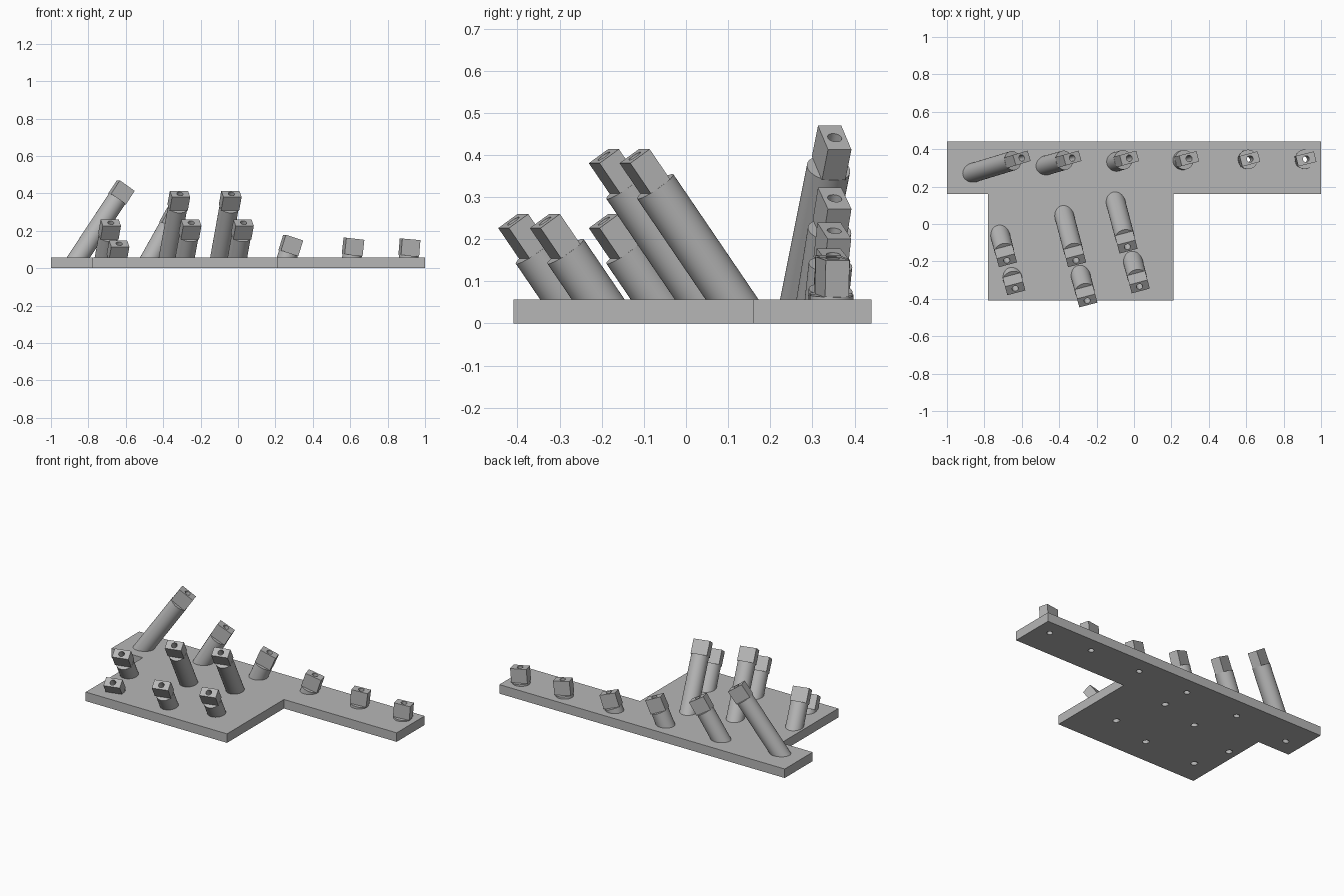
import bpy, bmesh, math
from mathutils import Vector, Matrix

if "Cube" in bpy.data.objects:
    bpy.data.objects.remove(bpy.data.objects["Cube"])

PLATE_TOP = 0.057
SHAFT_R, BORE_R = 0.052, 0.017
HEAD_LEN, HEAD_WIDE, HEAD_THIN = 0.088, 0.1, 0.058

grey = bpy.data.materials.new("grey")
grey.diffuse_color = (0.47, 0.47, 0.47, 1)
grey.use_nodes = True
grey.node_tree.nodes["Principled BSDF"].inputs["Base Color"].default_value = grey.diffuse_color


def make_object(name, bm):
    bmesh.ops.recalc_face_normals(bm, faces=bm.faces)
    mesh = bpy.data.meshes.new(name)
    bm.to_mesh(mesh)
    bm.free()
    mesh.materials.append(grey)
    ob = bpy.data.objects.new(name, mesh)
    bpy.context.collection.objects.link(ob)
    return ob


def activate(ob):
    bpy.ops.object.select_all(action='DESELECT')
    ob.select_set(True)
    bpy.context.view_layer.objects.active = ob


def cut(ob, cutter):
    mod = ob.modifiers.new("bore", 'BOOLEAN')
    mod.object, mod.operation, mod.solver = cutter, 'DIFFERENCE', 'EXACT'
    activate(ob)
    bpy.ops.object.modifier_apply(modifier=mod.name)


def add_rod(bm, frame, radius, bottom, top, sides):
    # round rod along the local z axis of the frame
    mat = frame @ Matrix.Translation((0, 0, (bottom + top) / 2))
    bmesh.ops.create_cone(bm, cap_ends=True, segments=sides, radius1=radius,
                          radius2=radius, depth=top - bottom, matrix=mat)


def post_frame(tip, lean, wide_across):
    # local origin at the tip, z along the post, x along the head's wide side
    z = Vector((lean[0], lean[1], 1)).normalized()
    flat = Vector((-lean[1], lean[0], 0)).normalized()
    x = flat if wide_across else flat.cross(z)
    y = z.cross(x)
    frame = Matrix((x, y, z)).transposed().to_4x4()
    frame.translation = Vector(tip)
    return frame


# Stepped base plate
outline = [(-1, 0.16), (-0.78, 0.16), (-0.78, -0.41), (0.21, -0.41),
           (0.21, 0.16), (1, 0.16), (1, 0.44), (-1, 0.44)]
bm = bmesh.new()
face = bm.faces.new([bm.verts.new((x, y, 0)) for x, y in outline])
ext = bmesh.ops.extrude_face_region(bm, geom=[face])
bmesh.ops.translate(bm, vec=(0, 0, PLATE_TOP),
                    verts=[v for v in ext['geom'] if isinstance(v, bmesh.types.BMVert)])
plate = make_object("base_plate", bm)

# Finger posts: tip position, all leaning forward
LEAN = (0.18, -0.68)
finger_tips = [(-0.68, -0.195, 0.243), (-0.635, -0.345, 0.131),
               (-0.31, -0.195, 0.397), (-0.25, -0.41, 0.243),
               (-0.035, -0.122, 0.397), (0.03, -0.335, 0.243)]
posts = [("finger_post", tip, LEAN, True) for tip in finger_tips]

# Back row posts: tip position and sideways lean, fading to upright
row = [((-0.60, 0.353, 0.441), (0.66, 0.20)), ((-0.33, 0.353, 0.297), (0.56, 0.16)),
       ((-0.025, 0.352, 0.22), (0.40, 0.11)), ((0.295, 0.35, 0.163), (0.31, 0.08)),
       ((0.62, 0.348, 0.157), (0.11, 0.03)), ((0.92, 0.348, 0.154), (0.08, 0.02))]
posts += [("row_post", tip, lean, False) for tip, lean in row]

bores = bmesh.new()
parts = []
for i, (name, tip, lean, across) in enumerate(posts):
    frame = post_frame(tip, lean, across)
    reach = (tip[2] + 0.1) * math.sqrt(1 + lean[0] ** 2 + lean[1] ** 2)
    add_rod(bores, frame, BORE_R, -reach, 0.05, 24)

    # shaft, trimmed just inside the plate
    bm = bmesh.new()
    add_rod(bm, frame, SHAFT_R, -reach, -HEAD_LEN, 48)
    res = bmesh.ops.bisect_plane(bm, geom=bm.verts[:] + bm.edges[:] + bm.faces[:],
                                 plane_co=(0, 0, PLATE_TOP - 0.004), plane_no=(0, 0, 1),
                                 clear_inner=True)
    bmesh.ops.holes_fill(bm, edges=[e for e in bm.edges if e.is_boundary])
    parts.append(make_object(f"{name}_shaft_{i + 1}", bm))

    # flat rectangular head
    bm = bmesh.new()
    size = Matrix.Diagonal((HEAD_WIDE, HEAD_THIN, HEAD_LEN, 1))
    bmesh.ops.create_cube(bm, size=1,
                          matrix=frame @ Matrix.Translation((0, 0, -HEAD_LEN / 2)) @ size)
    parts.append(make_object(f"{name}_head_{i + 1}", bm))

# Bores through plate, shafts and heads
cutter = make_object("bore_cutter", bores)
for ob in [plate] + parts:
    cut(ob, cutter)
    activate(ob)
    bpy.ops.object.shade_smooth_by_angle(angle=math.radians(30))
bpy.data.objects.remove(cutter, do_unlink=True)
